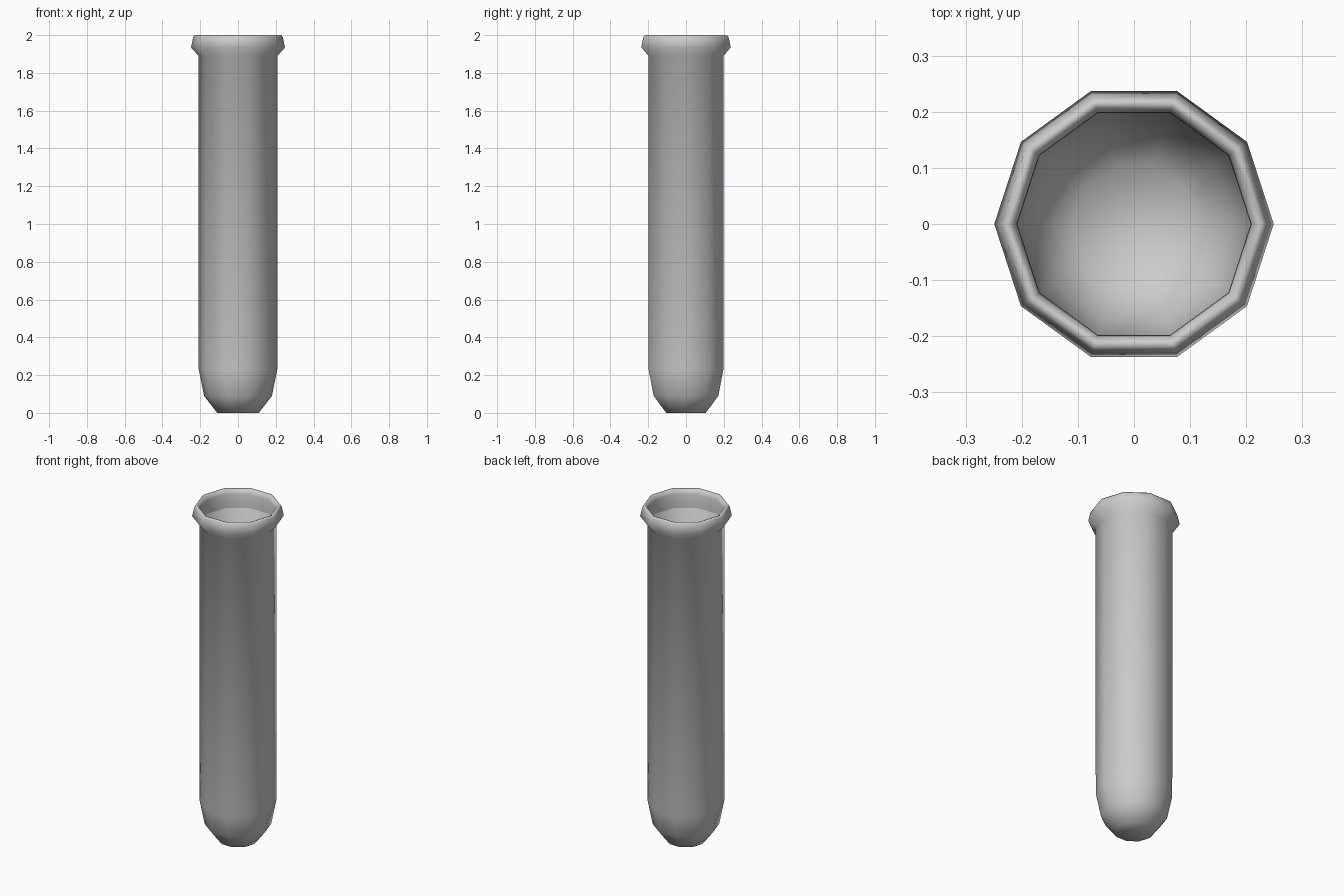
import bpy, bmesh, math

if "Cube" in bpy.data.objects:
    bpy.data.objects.remove(bpy.data.objects["Cube"])

SIDES = 10

def lathe(name, profile, cap_bottom=False):
    """Revolve (radius, height) points into a ten-sided shell."""
    bm = bmesh.new()
    rings = []
    for r, z in profile:
        rings.append([bm.verts.new((r * math.cos(2 * math.pi * i / SIDES),
                                    r * math.sin(2 * math.pi * i / SIDES), z))
                      for i in range(SIDES)])
    for a, b in zip(rings, rings[1:]):
        for i in range(SIDES):
            j = (i + 1) % SIDES
            bm.faces.new((a[i], a[j], b[j], b[i]))
    if cap_bottom:
        bm.faces.new(rings[0][::-1])
    for f in bm.faces:
        f.smooth = True
    mesh = bpy.data.meshes.new(name)
    bm.to_mesh(mesh)
    bm.free()
    obj = bpy.data.objects.new(name, mesh)
    bpy.context.collection.objects.link(obj)
    return obj

# Tube: rounded closed bottom, straight wall, flared rolled lip, inner lip wall
lathe("test_tube", [
    (0.11, 0.0), (0.18, 0.09), (0.208, 0.23), (0.209, 1.89),
    (0.249, 1.935), (0.237, 1.99), (0.229, 2.0), (0.217, 1.995),
    (0.209, 1.97), (0.208, 1.89)], cap_bottom=True)
